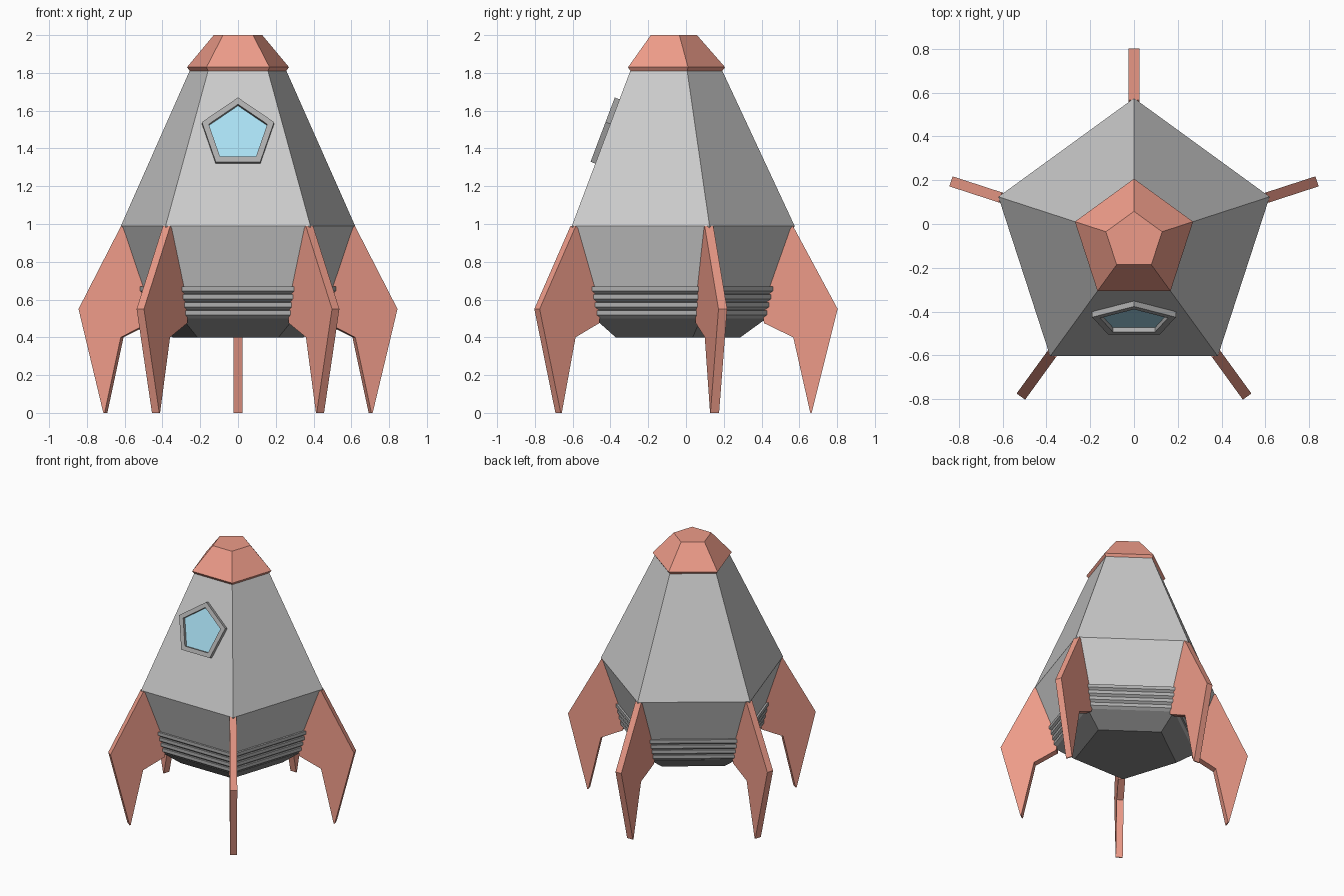
import bpy, bmesh, math
from mathutils import Matrix, Vector

if "Cube" in bpy.data.objects:
    bpy.data.objects.remove(bpy.data.objects["Cube"])

CY = -0.077  # pentagon axis, offset so the fins are centred on y = 0


def material(name, rgb):
    m = bpy.data.materials.new(name)
    m.diffuse_color = (*rgb, 1)
    m.use_nodes = True
    m.node_tree.nodes["Principled BSDF"].inputs["Base Color"].default_value = m.diffuse_color
    return m


RED = material("red", (0.85, 0.33, 0.25))
BLUE = material("blue_glass", (0.40, 0.75, 0.90))
STEEL = material("steel", (0.42, 0.42, 0.42))
DARK = material("dark_metal", (0.25, 0.25, 0.25))


def finish(bm, name, mat=None, matrix=None):
    bmesh.ops.recalc_face_normals(bm, faces=bm.faces)
    me = bpy.data.meshes.new(name)
    bm.to_mesh(me)
    bm.free()
    ob = bpy.data.objects.new(name, me)
    bpy.context.collection.objects.link(ob)
    if mat:
        me.materials.append(mat)
    ob.matrix_world = matrix or Matrix.Translation((0, CY, 0))
    return ob


def lathe5(name, profile, mat=None, matrix=None, closed=False):
    """Five-sided turned shape from (radius, z) points."""
    bm = bmesh.new()
    rings = []
    for r, z in profile:
        angles = [math.radians(90 + 72 * k) for k in range(5)]
        rings.append([bm.verts.new((r * math.cos(a), r * math.sin(a), z)) for a in angles])
    pairs = list(zip(rings, rings[1:]))
    if closed:
        pairs.append((rings[-1], rings[0]))
    else:
        bm.faces.new(rings[0])
        bm.faces.new(rings[-1])
    for a, b in pairs:
        for i in range(5):
            j = (i + 1) % 5
            bm.faces.new((a[i], a[j], b[j], b[i]))
    return finish(bm, name, mat, matrix)


# Hull, nose cap and base
lathe5("hull", [(0.535, 0.66), (0.652, 0.99), (0.265, 1.82)])
lathe5("nose_cap", [(0.268, 1.81), (0.284, 1.83), (0.135, 2.0)], RED)
lathe5("base", [(0.365, 0.40), (0.503, 0.50)], DARK)

# Stepped collar below the hull
collar = []
for i in range(4):
    z, r = 0.67 - 0.0425 * i, 0.556 - 0.011 * i
    collar += [(r, z), (r, z - 0.024), (r - 0.025, z - 0.0415)]
lathe5("collar", collar, STEEL)

# Five fins on the hull corners
fin_profile = [(0.643, 0.99), (0.88, 0.55), (0.742, 0.0), (0.735, 0.0),
               (0.645, 0.40), (0.49, 0.475), (0.47, 0.62), (0.54, 0.90)]
for k in range(5):
    bm = bmesh.new()
    face = bm.faces.new([bm.verts.new((r, -0.024, z)) for r, z in fin_profile])
    ext = bmesh.ops.extrude_face_region(bm, geom=[face])["geom"]
    bmesh.ops.translate(bm, vec=(0, 0.048, 0),
                        verts=[v for v in ext if isinstance(v, bmesh.types.BMVert)])
    turn = Matrix.Rotation(math.radians(90 + 72 * k), 4, 'Z')
    finish(bm, f"fin_{k + 1}", RED, Matrix.Translation((0, CY, 0)) @ turn)

# Window lying on the sloping front face
apothem = math.cos(math.radians(36))
low = Vector((0, CY - 0.652 * apothem, 0.99))
high = Vector((0, CY - 0.265 * apothem, 1.82))
up = (high - low).normalized()
normal = Vector((1, 0, 0)).cross(up)
centre = low.lerp(high, (1.472 - 0.99) / 0.83)
place = Matrix.Translation(centre) @ Matrix((Vector((1, 0, 0)), up, normal)).transposed().to_4x4()
lathe5("window_frame", [(0.201, -0.01), (0.201, 0.027), (0.163, 0.027), (0.163, -0.01)],
       STEEL, place, closed=True)
lathe5("window_glass", [(0.165, -0.01), (0.165, 0.005)], BLUE, place)
